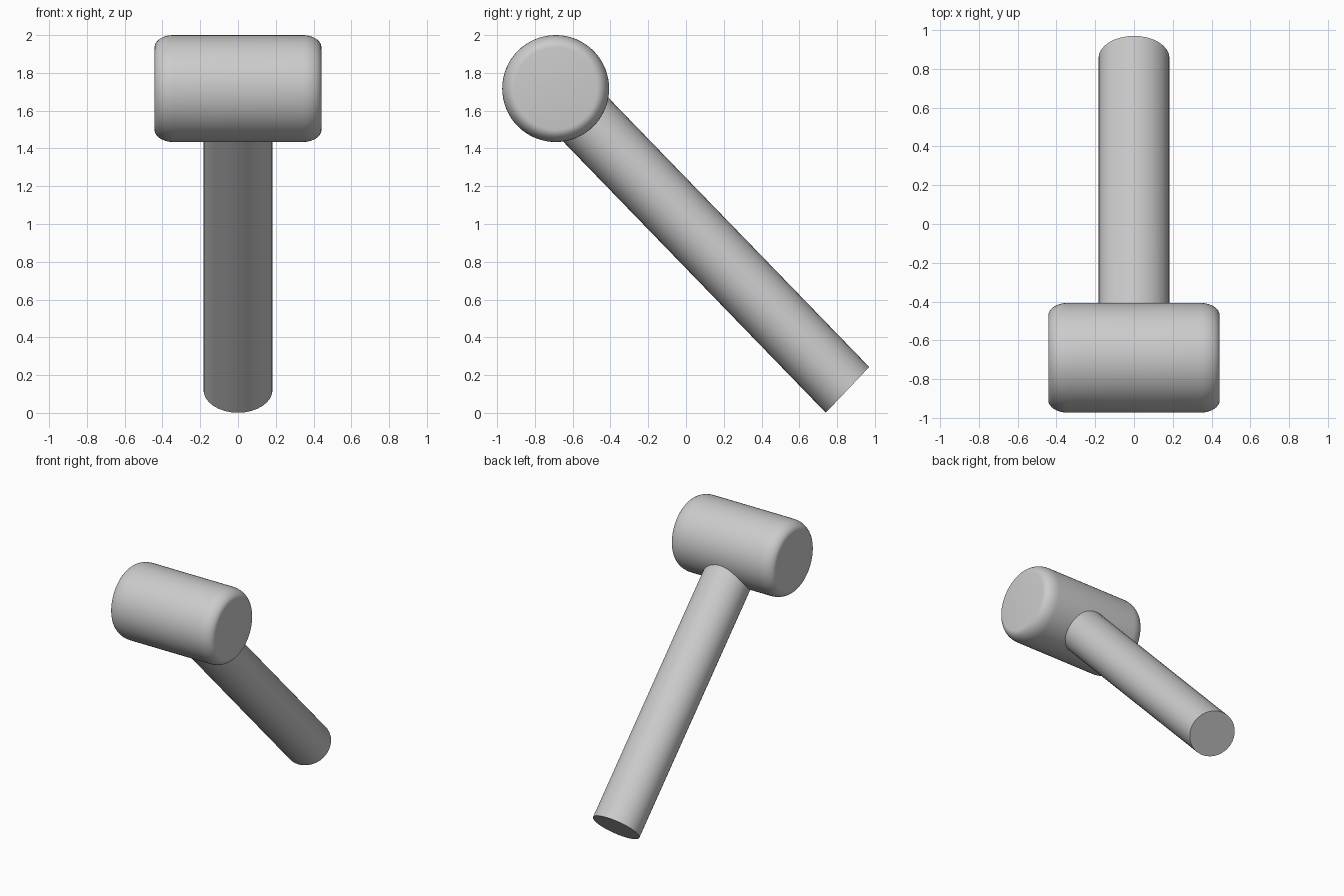
import bpy, bmesh
from math import sin, cos, pi, radians
from mathutils import Matrix, Vector

cube = bpy.data.objects.get("Cube")
if cube:
    bpy.data.objects.remove(cube, do_unlink=True)

grey = bpy.data.materials.new("light grey")
grey.use_nodes = True
colour = (0.6, 0.6, 0.6, 1)
grey.diffuse_color = colour
grey.node_tree.nodes["Principled BSDF"].inputs["Base Color"].default_value = colour


def lathe(name, profile, sides, matrix):
    """Capped turned solid; profile is (radius, height) along local z."""
    bm = bmesh.new()
    rings = [[bm.verts.new((r * cos(2 * pi * i / sides), r * sin(2 * pi * i / sides), h))
              for i in range(sides)] for r, h in profile]
    for low, high in zip(rings, rings[1:]):
        for i in range(sides):
            j = (i + 1) % sides
            bm.faces.new((low[i], low[j], high[j], high[i]))
    bm.faces.new(rings[0][::-1])
    bm.faces.new(rings[-1])
    bm.transform(matrix)
    bmesh.ops.recalc_face_normals(bm, faces=bm.faces)
    mesh = bpy.data.meshes.new(name)
    bm.to_mesh(mesh)
    bm.free()
    mesh.materials.append(grey)
    obj = bpy.data.objects.new(name, mesh)
    bpy.context.collection.objects.link(obj)
    bpy.ops.object.select_all(action='DESELECT')
    obj.select_set(True)
    bpy.context.view_layer.objects.active = obj
    bpy.ops.object.shade_smooth_by_angle(angle=radians(30))
    return obj


# Mallet head: a drum lying along x with rounded rims
centre = Vector((0, -0.69, 1.717))
radius, half, rim_r, rim_x = 0.283, 0.442, 0.065, 0.1
steps = 8
rim = [(radius - rim_r * (1 - cos(a)), half - rim_x * (1 - sin(a)))
       for a in (pi / 2 * k / steps for k in range(steps + 1))]
profile = [(r, -h) for r, h in reversed(rim)] + rim
lathe("mallet_head", profile, 64,
      Matrix.Translation(centre) @ Matrix.Rotation(pi / 2, 4, 'Y'))

# Handle: a slightly oval rod leaning from the ground up into the head
foot = Vector((0, 0.855, 0.122))
axis = centre - foot
across = Vector((0, 0.115, 0.121))
frame = Matrix(((0.183, 0, 0, foot.x),
                (0, across.y, axis.y, foot.y),
                (0, across.z, axis.z, foot.z),
                (0, 0, 0, 1)))
lathe("handle", [(1, 0), (1, 1)], 32, frame)
